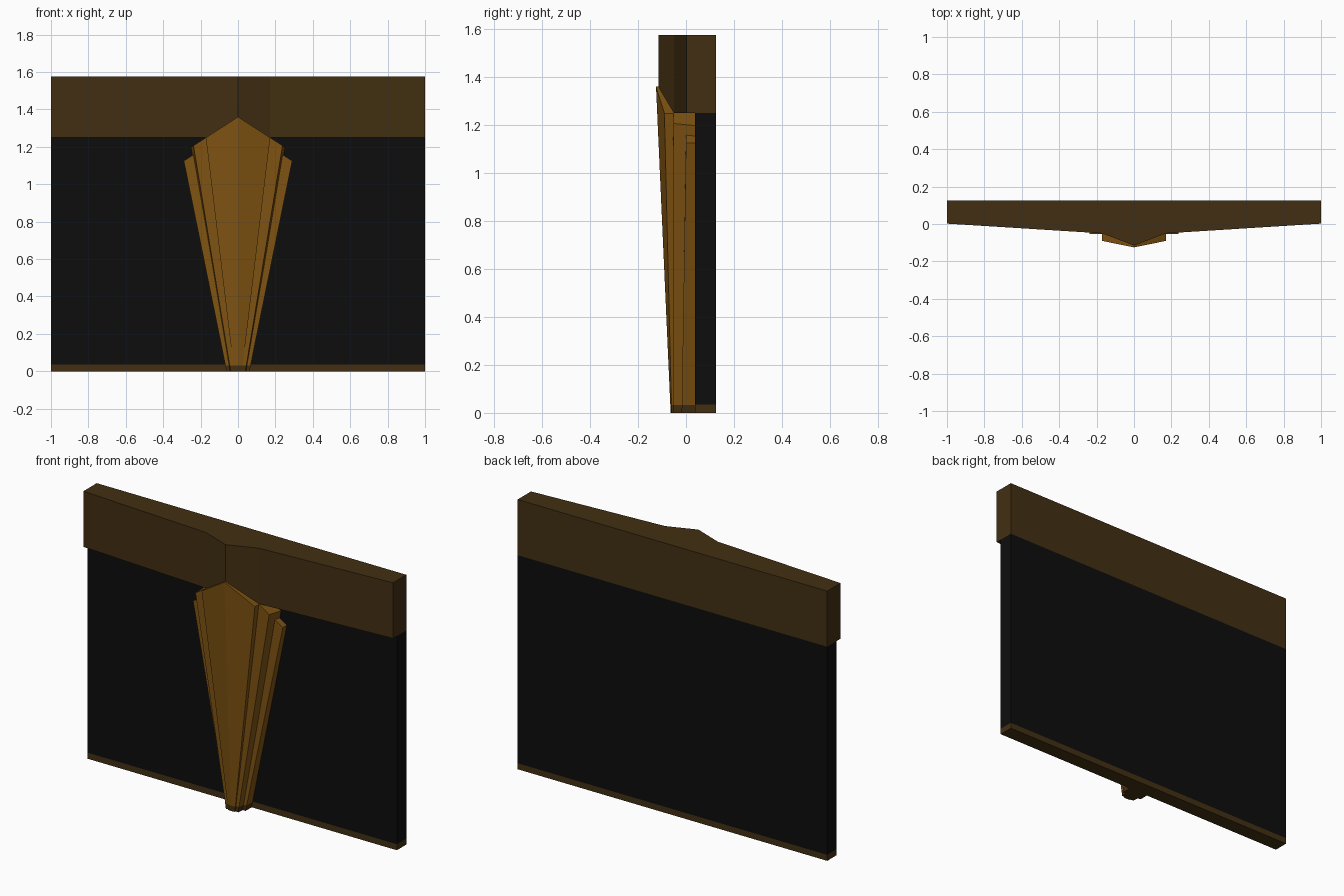
import bpy

if "Cube" in bpy.data.objects:
    bpy.data.objects.remove(bpy.data.objects["Cube"])


def material(name, rgb):
    m = bpy.data.materials.new(name)
    m.diffuse_color = (*rgb, 1)
    m.use_nodes = True
    m.node_tree.nodes["Principled BSDF"].inputs["Base Color"].default_value = m.diffuse_color
    return m


orange = material("warm_wood", (0.21, 0.085, 0.006))
brown = material("dark_wood", (0.055, 0.028, 0.006))
black = material("black_panel", (0.004, 0.004, 0.004))


def loft(name, rings, mat):
    """Solid between stacked rings that have the same number of points."""
    n = len(rings[0])
    verts = [p for r in rings for p in r]
    faces = []
    for k in range(len(rings) - 1):
        a, b = k * n, (k + 1) * n
        faces += [(a + i, a + (i + 1) % n, b + (i + 1) % n, b + i) for i in range(n)]
    # caps split along the centre line so that they may be gabled
    h, top = n // 2, (len(rings) - 1) * n
    for o in (0, top):
        right = [o + i for i in range(h + 1)]
        left = [o + i for i in range(h, n)] + [o]
        for f in (right, left):
            faces.append(f[::-1] if o == 0 else f)
    me = bpy.data.meshes.new(name)
    me.from_pydata(verts, [], faces)
    me.materials.append(mat)
    ob = bpy.data.objects.new(name, me)
    bpy.context.collection.objects.link(ob)
    return ob


def mirrored(half):
    """Closed ring from half points running front centre -> back centre."""
    return half + [(-x, y, z) for x, y, z in half[-2:0:-1]]


def prism(name, half, z0, z1, mat):
    return loft(name, [mirrored([(x, y, z) for x, y in half]) for z in (z0, z1)], mat)


BACK = 0.125
# wall: bottom strip, black panel and the thick top band with a pointed bulge
prism("bottom_strip", [(0, 0.0375), (1, 0.0375), (1, BACK), (0, BACK)], 0, 0.035, brown)
prism("wall_panel", [(0, 0.0375), (1, 0.0375), (1, BACK), (0, BACK)], 0.035, 1.25, black)
prism("top_band", [(0, -0.115), (0.17, -0.05), (1, 0.002), (1, BACK), (0, BACK)],
      1.25, 1.575, brown)


def keystone(name, low, high, peak):
    """Tapering tier with a gabled top; low/high = (x, y side, y centre, side slant)."""
    def ring(t, z):
        x, y, yc, d = (a + (b - a) * t for a, b in zip(low, high))
        half = [(0, yc), (x, y), (x + d, 0.04), (0, 0.04)]
        return mirrored([(px, py, z(px)) for px, py in half])
    foot = 0.032
    mid = ring(foot / peak, lambda x: foot)
    loft(name + "_foot", [ring(0, lambda x: 0), mid], brown)
    loft(name, [mid, ring(1, lambda x: peak - 0.645 * x)], orange)


# three stepped tiers of the keystone ornament
keystone("keystone_centre", (0.022, -0.06, -0.064, 0), (0.172, -0.09, -0.125, 0), 1.36)
keystone("keystone_middle", (0.040, -0.055, -0.055, 0.008), (0.238, -0.053, -0.053, 0.014), 1.36)
keystone("keystone_outer", (0.062, -0.018, -0.018, 0), (0.29, 0.0, 0.0, 0), 1.312)
